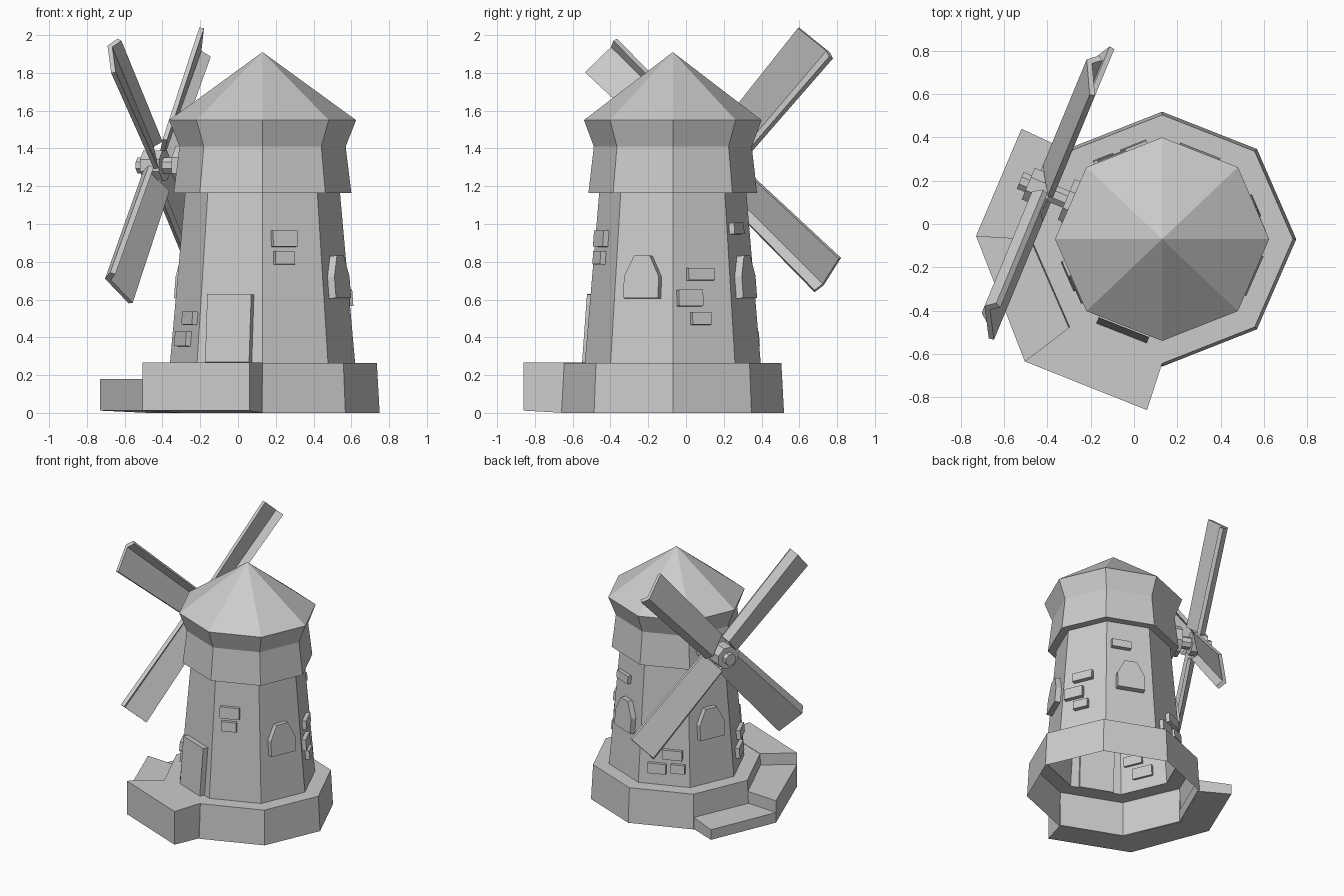
import bpy, math
from mathutils import Vector, Matrix

if "Cube" in bpy.data.objects:
    bpy.data.objects.remove(bpy.data.objects["Cube"])

CX, CY, SY = 0.13, -0.07, 0.95      # tower axis and slight y squash


def make(name, verts, faces):
    me = bpy.data.meshes.new(name)
    me.from_pydata([tuple(v) for v in verts], [], faces)
    me.update()
    ob = bpy.data.objects.new(name, me)
    bpy.context.collection.objects.link(ob)
    return ob


def corner(k, r, z):
    a = math.radians(45 * k)
    return Vector((CX + r * math.cos(a), CY + SY * r * math.sin(a), z))


def lathe(name, profile):
    """Eight-sided open shell; a zero radius closes to a point."""
    verts, faces = [], []
    for r, z in profile:
        verts += [corner(k, r, z) for k in range(8)] if r else [Vector((CX, CY, z))]
    for i in range(len(profile) - 1):
        a, b = 8 * i, 8 * (i + 1)
        for k in range(8):
            n = (k + 1) % 8
            if profile[i + 1][0]:
                faces.append((a + k, a + n, b + n, b + k))
            else:
                faces.append((a + k, a + n, b))
    return make(name, verts, faces)


def prism(name, lower, upper):
    """Closed solid between two matching outlines (counter-clockwise from upper side)."""
    n = len(lower)
    faces = [tuple(range(n))[::-1], tuple(range(n, 2 * n))]
    faces += [(i, (i + 1) % n, n + (i + 1) % n, n + i) for i in range(n)]
    return make(name, list(lower) + list(upper), faces)


def wall_r(z):
    return 0.49 - (z - 0.265) * 0.0889


def on_wall(name, k, outline, depth):
    """Raise an outline of (sideways, height) points off leaning wall k."""
    a, b = corner(k, wall_r(0.3), 0.3), corner(k + 1, wall_r(0.3), 0.3)
    c, d = corner(k, wall_r(1.1), 1.1), corner(k + 1, wall_r(1.1), 1.1)
    side = (b - a).normalized()
    m0, m1 = (a + b) / 2, (c + d) / 2
    nor = side.cross(m1 - m0).normalized()
    pts = [m0.lerp(m1, (z - 0.3) / 0.8) + side * u for u, z in outline]
    return prism(name, [p - nor * 0.02 for p in pts], [p + nor * depth for p in pts])


def rect(u, z, w, h):
    return [(u - w/2, z - h/2), (u + w/2, z - h/2), (u + w/2, z + h/2), (u - w/2, z + h/2)]


# Hollow base and tower with flared cap and pointed roof
lathe("base", [(0.62, 0), (0.605, 0.265), (0.485, 0.265)])
lathe("tower", [(0.49, 0.265), (0.41, 1.165)])
lathe("cap_and_roof", [(0.41, 1.165), (0.47, 1.165), (0.44, 1.41), (0.495, 1.55), (0, 1.91)])

# Landing and two steps winding around the left side of the base
outer = [(-0.52, 0.44), (-0.73, -0.055), (-0.505, -0.635), (0.06, -0.86)]
for i, (name, top) in enumerate([("low_step", 0.09), ("middle_step", 0.18), ("landing", 0.268)]):
    p, q = corner(3 + i, 0.605, 0), corner(4 + i, 0.605, 0)
    o0, o1 = outer[i], outer[i + 1]
    ring = [(p.x, p.y), o0, o1, (q.x, q.y)]
    lows = [0, 0.012, 0.012, 0]
    prism(name, [(x, y, z) for (x, y), z in zip(ring, lows)], [(x, y, top) for x, y in ring])

# Door, windows and raised bricks
on_wall("door", 5, rect(0, 0.445, 0.25, 0.36), 0.04)
arch = [(-0.1, 0.605), (0.1, 0.605), (0.1, 0.72), (0.045, 0.83), (-0.045, 0.83), (-0.1, 0.72)]
for k in (1, 3, 7):
    on_wall("window", k, arch, 0.04)
bricks = [(6, -0.045, 0.922, 0.14, 0.085), (6, -0.05, 0.82, 0.11, 0.07),
          (0, -0.01, 0.733, 0.15, 0.065), (0, -0.075, 0.607, 0.14, 0.085),
          (0, -0.015, 0.498, 0.11, 0.065), (1, -0.06, 0.975, 0.14, 0.06),
          (2, -0.05, 0.39, 0.13, 0.075), (2, 0.1, 0.4, 0.1, 0.065),
          (2, 0.06, 0.5, 0.14, 0.07), (4, 0.07, 0.5, 0.14, 0.07), (4, 0.0, 0.392, 0.15, 0.08)]
for k, u, z, w, h in bricks:
    on_wall("brick", k, rect(u, z, w, h), 0.03)

# Rotor frame: x and y across the sails, z outward from the tower
ang = math.radians(157.5)
out = Vector((math.cos(ang), math.sin(ang), 0))
right = Vector((-math.sin(ang), math.cos(ang), 0))
frame = Matrix((right, Vector((0, 0, 1)), out)).transposed().to_4x4()
frame.translation = Vector((CX, CY, 1.31))


def disc(name, r, d0, d1):
    ring = [(r * math.cos(math.pi * (i + .5) / 4), r * math.sin(math.pi * (i + .5) / 4)) for i in range(8)]
    prism(name, [frame @ Vector((x, y, d0)) for x, y in ring],
          [frame @ Vector((x, y, d1)) for x, y in ring])


# Wall mount, axle, hub and its end nub
disc("rotor_mount", 0.11, 0.37, 0.48)
disc("axle", 0.045, 0.45, 0.60)
disc("hub", 0.085, 0.56, 0.67)
disc("hub_nub", 0.045, 0.66, 0.71)

# Four sails, each a bent board with a folded leading edge
section = [(-0.125, -0.045), (0.07, 0.03), (0.12, -0.015), (0.105, -0.04), (0.06, 0.0), (-0.12, -0.07)]
for s in range(4):
    turn = frame @ Matrix.Rotation(math.radians(-42 + 90 * s - 6), 4, 'Z')
    prism("sail", [turn @ Vector((0.09, v * 0.85, 0.61 + n)) for v, n in section][::-1],
          [turn @ Vector((0.87, v, 0.61 + n)) for v, n in section][::-1])
